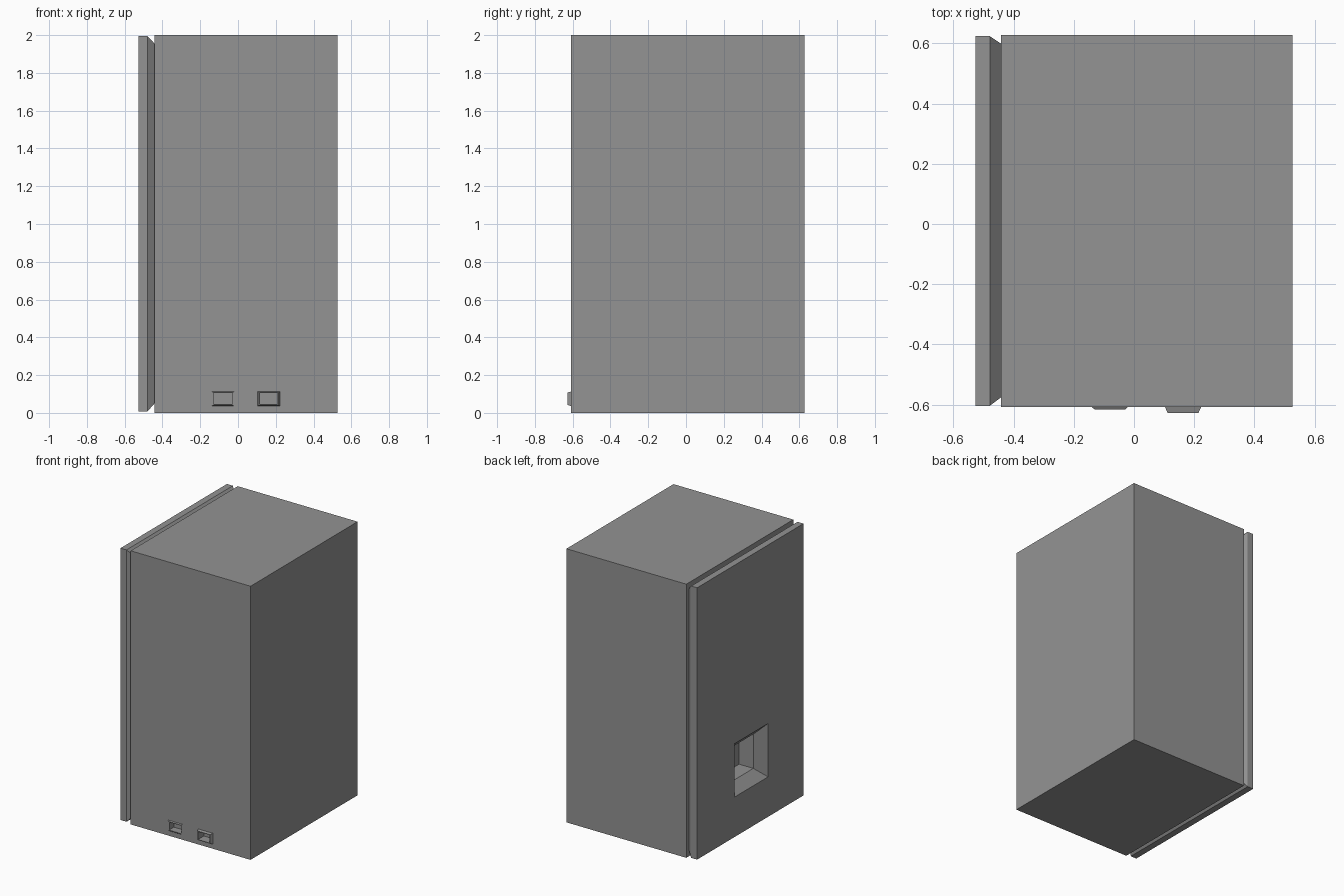
import bpy, bmesh

if "Cube" in bpy.data.objects:
    bpy.data.objects.remove(bpy.data.objects["Cube"])

grey = bpy.data.materials.new("plain_grey")
grey.diffuse_color = (0.292, 0.292, 0.292, 1)
grey.use_nodes = True
grey.node_tree.nodes["Principled BSDF"].inputs["Base Color"].default_value = grey.diffuse_color


def loft(name, axis, rings, caps=True, sides=(0, 1, 2, 3)):
    """Skin rectangular rings (position, a0, a1, b0, b1) stacked along x or y."""
    bm = bmesh.new()
    loops = []
    for p, a0, a1, b0, b1 in rings:
        pts = [(a0, b0), (a1, b0), (a1, b1), (a0, b1)]
        loops.append([bm.verts.new((p, a, b) if axis == "x" else (a, p, b)) for a, b in pts])
    for l0, l1 in zip(loops, loops[1:]):
        for i in sides:
            j = (i + 1) % 4
            bm.faces.new((l0[i], l0[j], l1[j], l1[i]))
    if caps:
        bm.faces.new(loops[0])
        bm.faces.new(loops[-1])
    bmesh.ops.recalc_face_normals(bm, faces=bm.faces[:])
    me = bpy.data.meshes.new(name)
    bm.to_mesh(me)
    bm.free()
    me.materials.append(grey)
    ob = bpy.data.objects.new(name, me)
    bpy.context.collection.objects.link(ob)
    return ob


def cut(target, cutter):
    mod = target.modifiers.new(cutter.name, "BOOLEAN")
    mod.operation = "DIFFERENCE"
    mod.solver = "EXACT"
    mod.object = cutter
    cutter.hide_render = True
    cutter.hide_set(True)


# Main cabinet
body = loft("cabinet_body", "x", [(-0.442, -0.608, 0.628, 0, 2), (0.527, -0.608, 0.628, 0, 2)])

# Side panel with a tapered rim behind it
door = loft("side_panel", "x", [
    (-0.527, -0.604, 0.624, 0.008, 1.995),
    (-0.479, -0.604, 0.624, 0.008, 1.995),
    (-0.442, -0.576, 0.599, 0.05, 1.955)])

# Square recess: chamfered mouth, then straight pocket
recess = loft("recess_cutter", "x", [
    (-0.6, -0.195, 0.195, 0.30, 0.69),
    (-0.527, -0.195, 0.195, 0.30, 0.69),
    (-0.457, -0.125, 0.125, 0.37, 0.62),
    (-0.342, -0.125, 0.125, 0.37, 0.62)])
cut(door, recess)
cut(body, recess)

# Two small sockets near the foot of the front: the left has only top and
# bottom lips, the right a full raised frame
for name, x, front, sides in (("left_socket", -0.08, -0.616, (0, 2)),
                              ("right_socket", 0.163, -0.628, (0, 1, 2, 3))):
    outer = (x - 0.06, x + 0.06, 0.036, 0.113)
    rim = (x - 0.051, x + 0.051, 0.042, 0.108)
    hole = (x - 0.047, x + 0.047, 0.046, 0.104)
    loft(name + "_frame", "y", [(-0.608, *outer), (front, *rim), (front, *hole), (-0.608, *hole)],
         caps=False, sides=sides)
    cut(body, loft(name + "_cutter", "y", [(-0.65, *hole), (-0.56, *hole)]))
